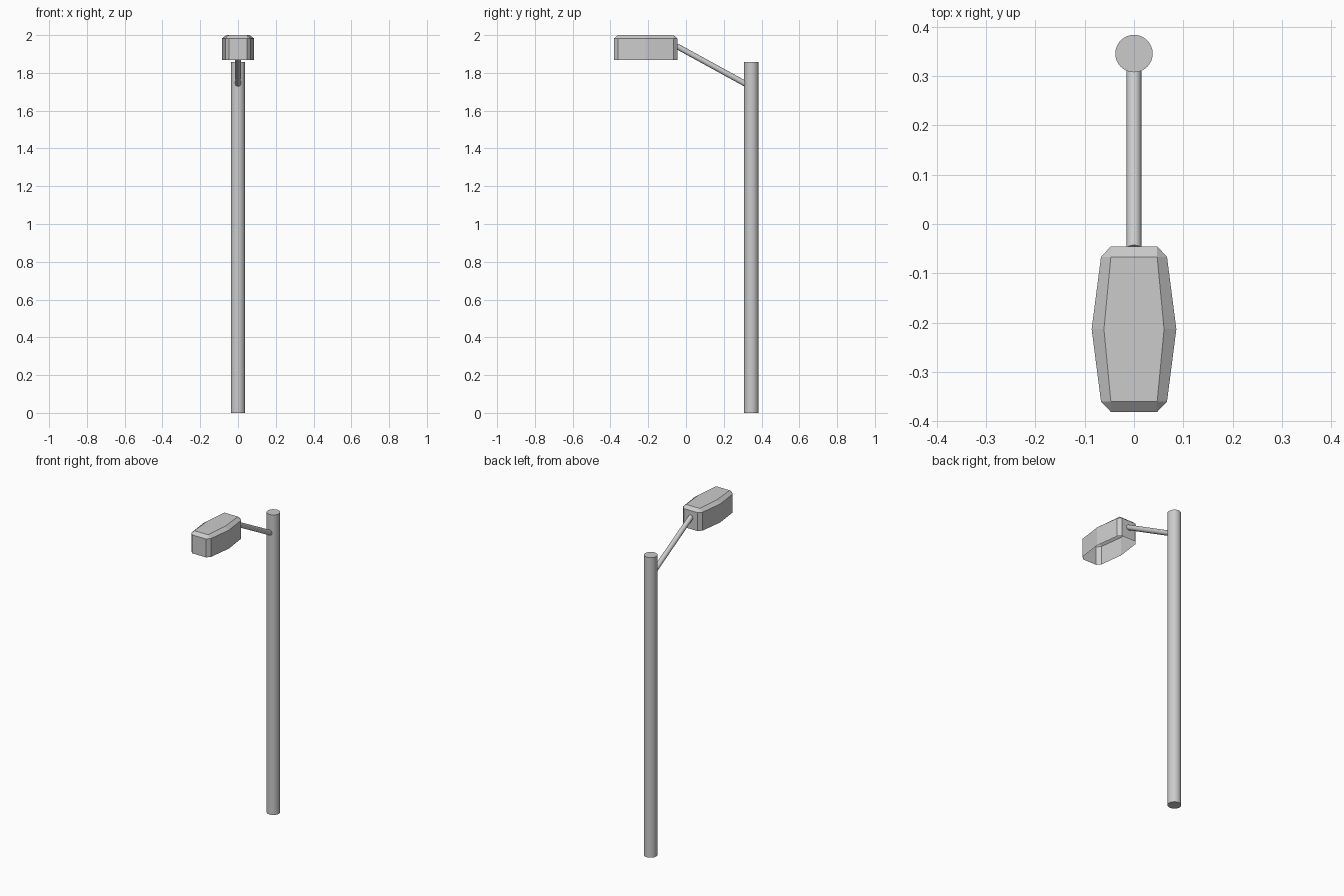
import bpy, bmesh
from mathutils import Vector

if "Cube" in bpy.data.objects:
    bpy.data.objects.remove(bpy.data.objects["Cube"])


def rod(name, a, b, radius, sides):
    """Capped round rod between two points."""
    a, b = Vector(a), Vector(b)
    bpy.ops.mesh.primitive_cylinder_add(vertices=sides, radius=radius,
                                        depth=(b - a).length, location=(a + b) / 2)
    ob = bpy.context.object
    ob.name = name
    ob.rotation_euler = (b - a).to_track_quat('Z', 'Y').to_euler()
    bpy.ops.object.shade_smooth_by_angle()
    return ob


# Upright pole and slanted arm
rod("pole", (0, 0.346, 0), (0, 0.346, 1.858), 0.038, 32)
rod("arm", (0, 0.315, 1.742), (0, -0.05, 1.942), 0.015, 24)

# Lamp head: faceted shell, open underneath
CY, Z_LOW, Z_EDGE, Z_TOP = -0.2135, 1.868, 1.982, 2.0
half = [(0.047, 0.168), (0.067, 0.147), (0.086, 0), (0.067, -0.147), (0.047, -0.168)]
outline = half + [(-x, y) for x, y in reversed(half)]
half_top = [(0.047, 0.147), (0.061, 0), (0.047, -0.147)]
top_outline = half_top + [(-x, y) for x, y in reversed(half_top)]
# top corner that each outline corner slopes up to
to_top = [0, 0, 1, 2, 2, 3, 3, 4, 5, 5]

bm = bmesh.new()
low = [bm.verts.new((x, y + CY, Z_LOW)) for x, y in outline]
edge = [bm.verts.new((x, y + CY, Z_EDGE)) for x, y in outline]
top = [bm.verts.new((x, y + CY, Z_TOP)) for x, y in top_outline]
for i in range(10):
    j = (i + 1) % 10
    bm.faces.new((low[j], low[i], edge[i], edge[j]))
    slope = [edge[j], edge[i], top[to_top[i]]]
    if to_top[i] != to_top[j]:
        slope.append(top[to_top[j]])
    bm.faces.new(slope)
cap = bm.faces.new(top)
bmesh.ops.recalc_face_normals(bm, faces=bm.faces)
if cap.normal.z < 0:
    bmesh.ops.reverse_faces(bm, faces=bm.faces)
mesh = bpy.data.meshes.new("lamp_head")
bm.to_mesh(mesh)
bm.free()
bpy.context.collection.objects.link(bpy.data.objects.new("lamp_head", mesh))
